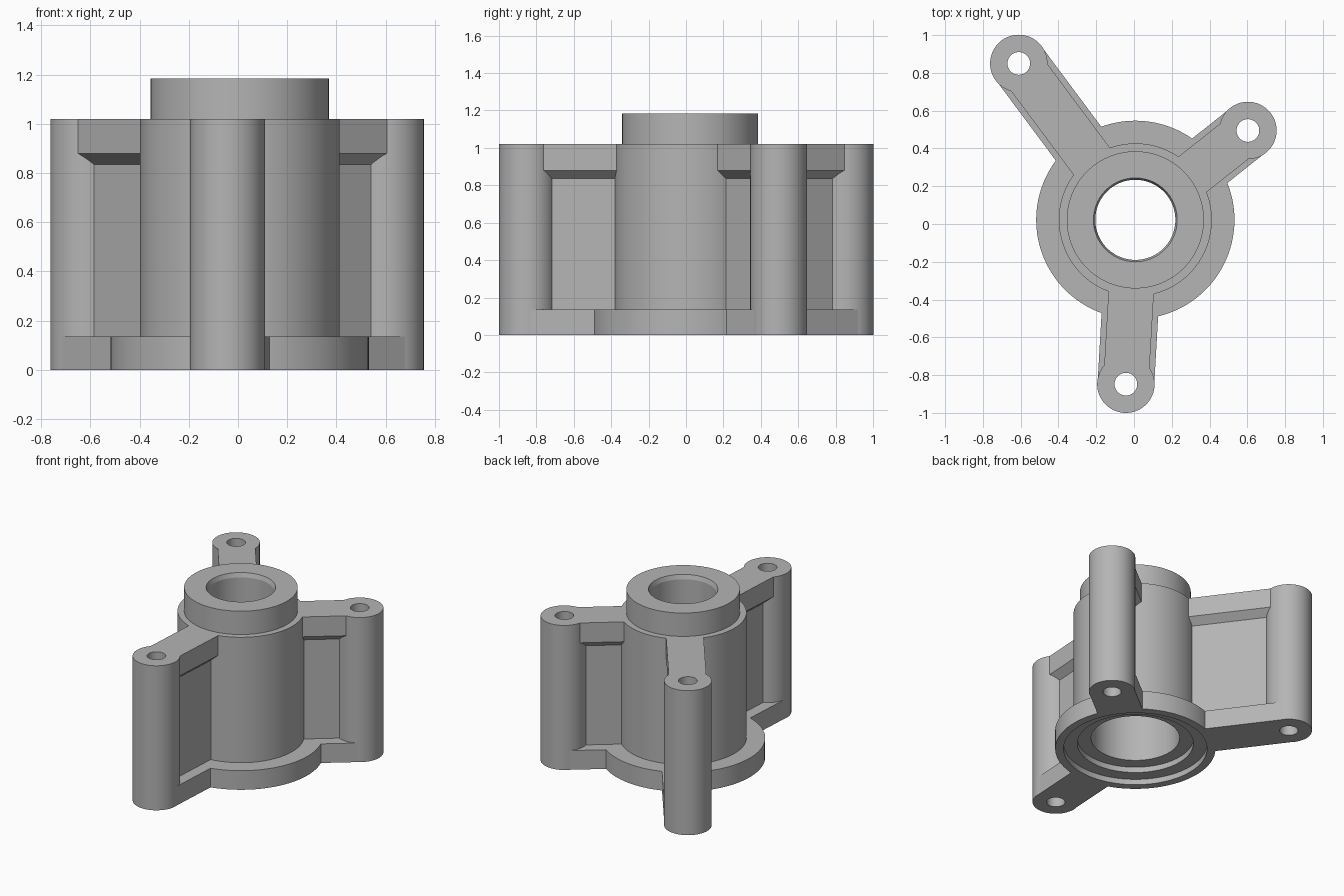
import bpy, bmesh, math
from mathutils import Matrix, Vector

if "Cube" in bpy.data.objects:
    bpy.data.objects.remove(bpy.data.objects["Cube"], do_unlink=True)

GREY = (0.46, 0.46, 0.46, 1.0)
metal = bpy.data.materials.new("cast_grey")
metal.use_nodes = True
metal.diffuse_color = GREY
metal.node_tree.nodes["Principled BSDF"].inputs["Base Color"].default_value = GREY

HUB = Vector((0.007, 0.022, 0))
POSTS = {"back_right": (-0.61, 0.85), "back_left": (0.603, 0.495), "front": (-0.043, -0.848)}
POST_R, HOLE_R = 0.152, 0.06
TOP, BASE = 1.02, 0.135


def finish(name, bm, matrix, smooth=False):
    bmesh.ops.recalc_face_normals(bm, faces=bm.faces)
    mesh = bpy.data.meshes.new(name)
    bm.to_mesh(mesh)
    bm.free()
    mesh.materials.append(metal)
    ob = bpy.data.objects.new(name, mesh)
    ob.matrix_world = matrix
    bpy.context.collection.objects.link(ob)
    if smooth:
        bpy.ops.object.select_all(action="DESELECT")
        ob.select_set(True)
        bpy.context.view_layer.objects.active = ob
        bpy.ops.object.shade_smooth_by_angle(angle=math.radians(14))
    return ob


def lathe(name, profile, centre, steps=96):
    """Spin a closed (radius, height) outline around a vertical axis."""
    bm = bmesh.new()
    verts = [bm.verts.new((r, 0, z)) for r, z in profile]
    edges = [bm.edges.new((a, b)) for a, b in zip(verts, verts[1:] + verts[:1])]
    bmesh.ops.spin(bm, geom=verts + edges, cent=(0, 0, 0), axis=(0, 0, 1),
                   angle=math.tau, steps=steps, use_merge=True)
    bmesh.ops.remove_doubles(bm, verts=bm.verts, dist=1e-5)
    return finish(name, bm, Matrix.Translation(centre), smooth=True)


def extrude(name, outline, offset, matrix):
    """Push a closed outline along an offset vector into a solid."""
    bm = bmesh.new()
    face = bm.faces.new([bm.verts.new(p) for p in outline])
    new = bmesh.ops.extrude_face_region(bm, geom=[face], use_keep_orig=True)["geom"]
    bmesh.ops.translate(bm, vec=offset, verts=[g for g in new if isinstance(g, bmesh.types.BMVert)])
    return finish(name, bm, matrix)


# Central housing: flange, barrel, collar, chamfered bore and stepped seat below
lathe("housing", [
    (0.47, 0), (0.525, 0), (0.525, BASE), (0.405, BASE), (0.405, TOP),
    (0.363, TOP), (0.363, 1.185), (0.222, 1.185), (0.212, 1.155), (0.212, 0.85),
    (0.29, 0.85), (0.29, 0.08), (0.38, 0.08), (0.38, 0.04), (0.47, 0.04)], HUB)

for side, (x, y) in POSTS.items():
    centre = Vector((x, y, 0))
    arm = centre - HUB
    length = arm.length
    # Local x runs outward from the hub to the post
    frame = Matrix.Translation(HUB) @ Matrix.Rotation(math.atan2(arm.y, arm.x), 4, "Z")

    # Drilled mounting post
    lathe(side + "_post", [(HOLE_R, 0), (POST_R, 0), (POST_R, TOP), (HOLE_R, TOP)], centre, 64)

    # Foot plate, notched at its end to clear the drilled hole
    w = 0.15
    half = [(0.49, w), (length, w), (length, 0.1)]
    foot = half + [(length - 0.1, 0)] + [(a, -b) for a, b in reversed(half)]
    extrude(side + "_foot", [(a, b, 0) for a, b in foot], (0, 0, BASE), frame)

    # Web with a thicker, chamfered top rail
    half = [(0.07, BASE - 0.01), (0.07, 0.835), (0.12, 0.88), (0.12, TOP)]
    section = half + [(-b, z) for b, z in reversed(half)]
    extrude(side + "_web", [(0.36, b, z) for b, z in section], (length - 0.08 - 0.36, 0, 0), frame)
